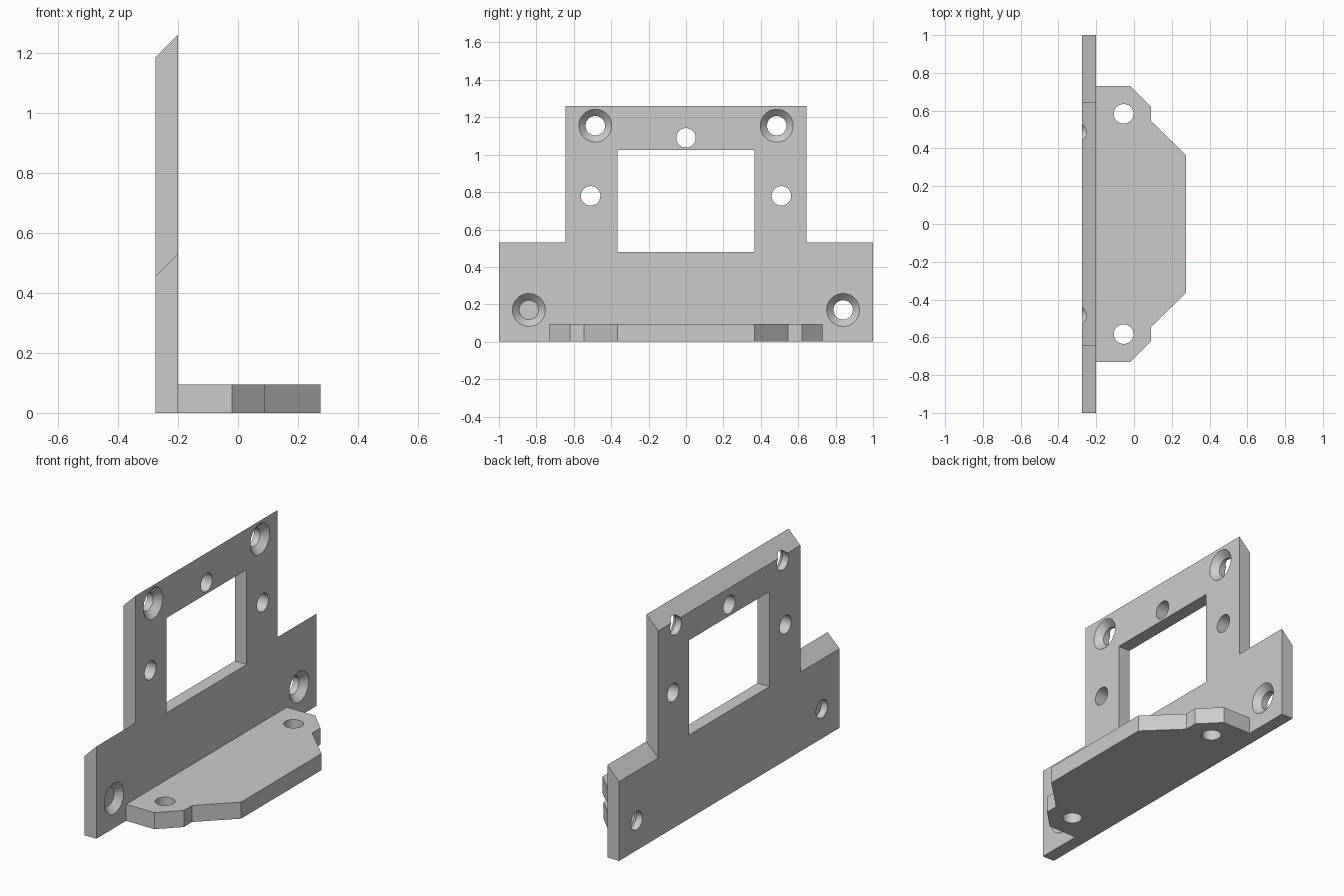
import bpy, bmesh, math
from mathutils import Matrix, Vector

if "Cube" in bpy.data.objects:
    bpy.data.objects.remove(bpy.data.objects["Cube"], do_unlink=True)

BACK, FACE, TIP = -0.275, -0.2, 0.275
THICK = FACE - BACK
BORE = 0.052

grey = bpy.data.materials.new("light_grey")
grey.use_nodes = True
colour = (0.6, 0.6, 0.6, 1)
grey.diffuse_color = colour
grey.node_tree.nodes["Principled BSDF"].inputs["Base Color"].default_value = colour


def finish(name, bm):
    bmesh.ops.recalc_face_normals(bm, faces=bm.faces)
    mesh = bpy.data.meshes.new(name)
    bm.to_mesh(mesh)
    bm.free()
    mesh.materials.append(grey)
    obj = bpy.data.objects.new(name, mesh)
    bpy.context.collection.objects.link(obj)
    return obj


def prism(name, outline, offset, tweak=None):
    """Extrude a flat outline along an offset."""
    bm = bmesh.new()
    face = bm.faces.new([bm.verts.new(p) for p in outline])
    ext = bmesh.ops.extrude_face_region(bm, geom=[face])
    moved = [v for v in ext["geom"] if isinstance(v, bmesh.types.BMVert)]
    bmesh.ops.translate(bm, vec=Vector(offset), verts=moved)
    if tweak:
        tweak(bm)
    return finish(name, bm)


def cone(name, centre, axis, r1, r2, depth):
    bm = bmesh.new()
    turn = Vector((0, 0, 1)).rotation_difference(Vector(axis)).to_matrix().to_4x4()
    bmesh.ops.create_cone(bm, cap_ends=True, segments=48, radius1=r1, radius2=r2,
                          depth=depth, matrix=Matrix.Translation(centre) @ turn)
    return finish(name, bm)


def combine(obj, other, operation):
    mod = obj.modifiers.new(operation.title(), 'BOOLEAN')
    mod.operation, mod.solver, mod.object = operation, 'EXACT', other
    bpy.context.view_layer.objects.active = obj
    bpy.ops.object.modifier_apply(modifier=mod.name)
    bpy.data.objects.remove(other, do_unlink=True)


def mirrored(half):
    """Complete a symmetric outline, mirroring across y."""
    return half + [(x, -y, z) for x, y, z in reversed(half)]


# Upright plate: stepped outline, top edges bevelled towards the back
def slope_tops(bm):
    for v in bm.verts:
        if v.co.z > 0 and v.co.x < FACE - 0.01:
            v.co.z -= THICK


bracket = prism("bracket", mirrored([(FACE, 1, 0), (FACE, 1, 0.53),
                                     (FACE, 0.645, 0.53), (FACE, 0.645, 1.26)]),
                (-THICK, 0, 0), slope_tops)

# Foot with notched, tapering corners
foot = prism("foot", mirrored([(FACE - 0.03, 0.73, 0), (-0.02, 0.73, 0), (0.09, 0.62, 0),
                               (0.09, 0.545, 0), (TIP, 0.365, 0)]), (0, 0, 0.095))
combine(bracket, foot, 'UNION')

# Window
window = prism("window_cutter", mirrored([(0, 0.365, 0.48), (0, 0.365, 1.025)]), (-0.5, 0, 0))
combine(bracket, window, 'DIFFERENCE')

# Plain and countersunk holes through the plate
MID = (BACK + FACE) / 2
SINK = 0.036
for y, z, sunk in [(0, 1.09, False), (0.51, 0.78, False), (0.485, 1.155, True), (0.84, 0.17, True)]:
    for side in ((1, -1) if y else (1,)):
        bore = cone("bore_cutter", (MID, y * side, z), (1, 0, 0), BORE, BORE, 0.2)
        combine(bracket, bore, 'DIFFERENCE')
        if sunk:
            sink = cone("sink_cutter", (FACE, y * side, z), (1, 0, 0),
                        BORE, BORE + 2 * SINK, 2 * SINK)
            combine(bracket, sink, 'DIFFERENCE')

# Holes through the foot
for side in (1, -1):
    bore = cone("bore_cutter", (-0.055, 0.583 * side, 0.05), (0, 0, 1), BORE, BORE, 0.3)
    combine(bracket, bore, 'DIFFERENCE')

# Smooth bores, sharp edges elsewhere
bpy.ops.object.select_all(action='DESELECT')
bracket.select_set(True)
bpy.context.view_layer.objects.active = bracket
bpy.ops.object.shade_smooth_by_angle(angle=math.radians(25))
